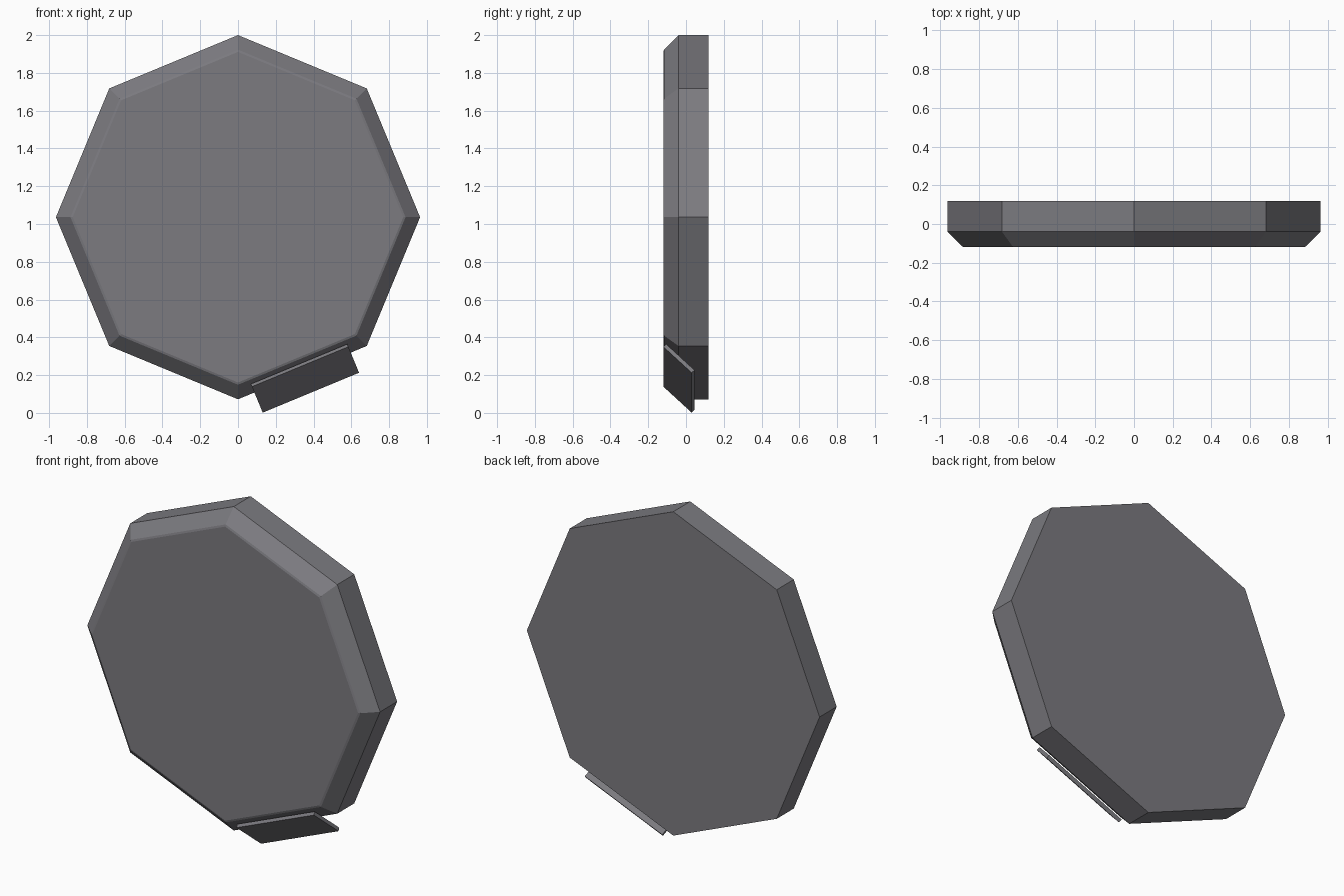
import bpy, bmesh
from math import sin, cos, pi
from mathutils import Vector

if "Cube" in bpy.data.objects:
    bpy.data.objects.remove(bpy.data.objects["Cube"])

CENTRE_Z = 1.036

dark = bpy.data.materials.new("dark_grey")
dark.diffuse_color = (0.2, 0.197, 0.215, 1)
dark.use_nodes = True
dark.node_tree.nodes["Principled BSDF"].inputs["Base Color"].default_value = dark.diffuse_color


def loft(name, rings):
    """Skin closed rings of points and cap both ends."""
    bm = bmesh.new()
    loops = [[bm.verts.new(p) for p in ring] for ring in rings]
    n = len(loops[0])
    for a, b in zip(loops, loops[1:]):
        for i in range(n):
            j = (i + 1) % n
            bm.faces.new((a[i], a[j], b[j], b[i]))
    bm.faces.new(loops[0])
    bm.faces.new(loops[-1])
    bmesh.ops.recalc_face_normals(bm, faces=bm.faces)
    mesh = bpy.data.meshes.new(name)
    bm.to_mesh(mesh)
    bm.free()
    mesh.materials.append(dark)
    obj = bpy.data.objects.new(name, mesh)
    bpy.context.collection.objects.link(obj)
    return obj


def octagon(radius, y):
    return [(radius * sin(i * pi / 4), y, CENTRE_Z + radius * cos(i * pi / 4))
            for i in range(8)]


# Octagonal slab with a chamfered front rim and a softened inner edge
loft("octagonal_panel", [octagon(0.964, 0.12), octagon(0.964, -0.04),
                         octagon(0.887, -0.116), octagon(0.875, -0.12)])

# Thin tilted plate lying along the lower right chamfer
outward = Vector((sin(pi / 8), 0, -cos(pi / 8)))
along = Vector((cos(pi / 8), 0, sin(pi / 8)))
section = [(0.857, -0.12), (1.006, 0.03), (0.991, 0.045), (0.842, -0.105)]
loft("tilted_plate", [
    [Vector((0, y, CENTRE_Z)) + outward * r + along * t for r, y in section]
    for t in (-0.275, 0.277)])
